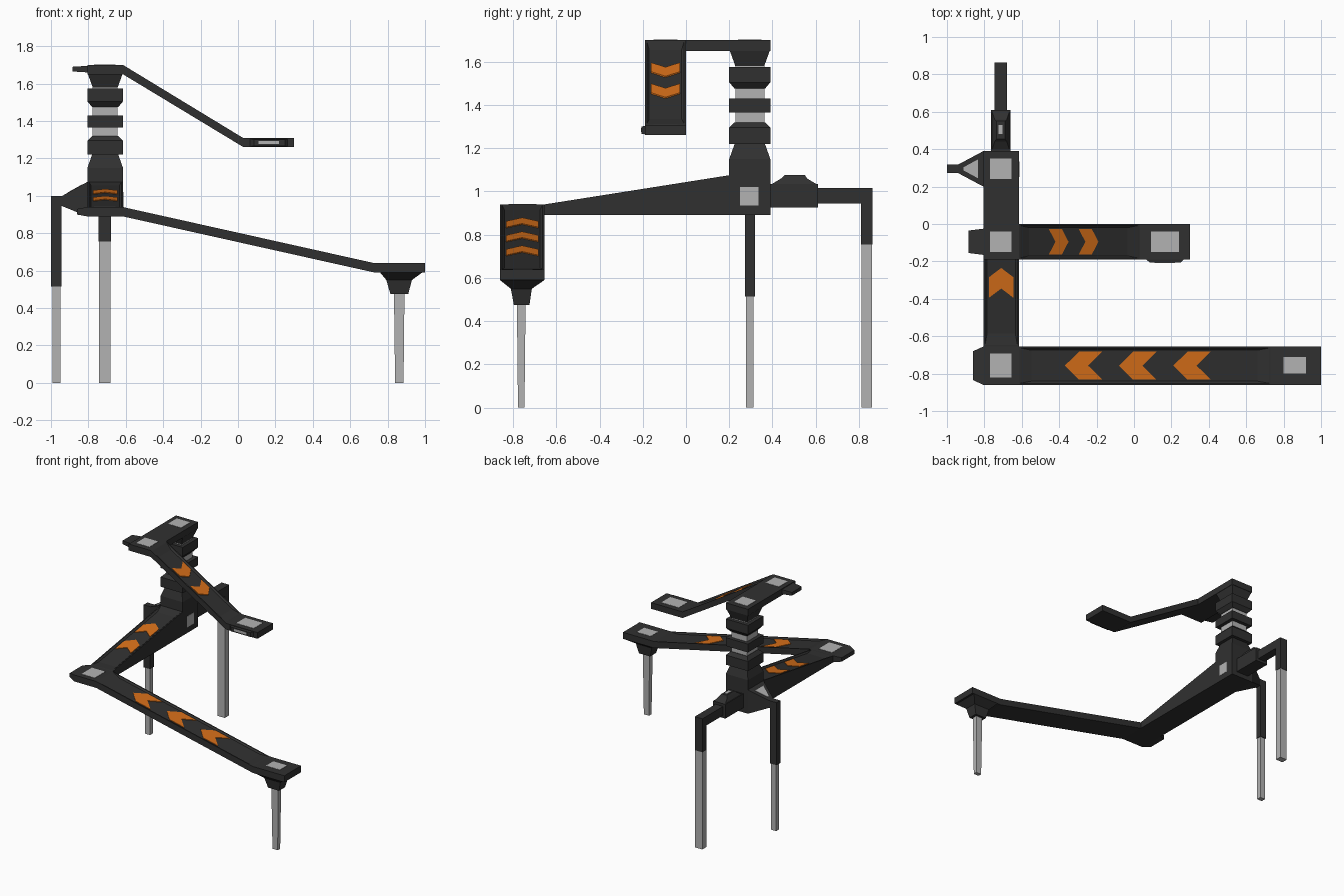
import bpy, bmesh
from mathutils import Vector

if "Cube" in bpy.data.objects:
    bpy.data.objects.remove(bpy.data.objects["Cube"])


def material(name, rgb):
    m = bpy.data.materials.new(name)
    m.diffuse_color = (*rgb, 1)
    m.use_nodes = True
    m.node_tree.nodes["Principled BSDF"].inputs["Base Color"].default_value = m.diffuse_color
    return m


DARK = material("dark", (0.03, 0.03, 0.03))
LIGHT = material("light", (0.45, 0.45, 0.45))
ORANGE = material("orange", (0.68, 0.16, 0.01))


def finish(name, bm, mat):
    bmesh.ops.recalc_face_normals(bm, faces=bm.faces)
    me = bpy.data.meshes.new(name)
    bm.to_mesh(me)
    bm.free()
    me.materials.append(mat)
    ob = bpy.data.objects.new(name, me)
    bpy.context.collection.objects.link(ob)
    return ob


def stack(name, axis, sections, mat=DARK, recess=None):
    """Loft rectangles (t, a0, a1, b0, b1) along an axis; a and b are the other axes in order.
    recess = index of the span whose upper face gets a shallow sunken panel."""
    bm = bmesh.new()
    rings = []
    for t, a0, a1, b0, b1 in sections:
        ring = []
        for a, b in ((a0, b0), (a1, b0), (a1, b1), (a0, b1)):
            co = [a, b]
            co.insert("xyz".index(axis), t)
            ring.append(bm.verts.new(co))
        rings.append(ring)
    bm.faces.new(rings[0])
    bm.faces.new(rings[-1])
    panel = None
    for k in range(len(rings) - 1):
        p, q = rings[k], rings[k + 1]
        for i in range(4):
            j = (i + 1) % 4
            f = bm.faces.new((p[i], p[j], q[j], q[i]))
            if k == recess and i == 2:
                panel = f
    bmesh.ops.recalc_face_normals(bm, faces=bm.faces)
    if panel:
        bmesh.ops.inset_individual(bm, faces=[panel], thickness=0.012)
        bmesh.ops.inset_individual(bm, faces=[panel], thickness=0.016, depth=-0.01)
        c = panel.calc_center_median()
        k = "xyz".index(axis)
        edge = max(panel.verts, key=lambda v: v.co[k]).co - min(panel.verts, key=lambda v: v.co[k]).co
        step = Vector([edge[i] if i == k or i == 2 else 0 for i in range(3)]).normalized() * 0.05
        for v in panel.verts:
            v.co += step if v.co[k] < c[k] else -step
    return finish(name, bm, mat)


def box(name, x0, x1, y0, y1, z0, z1, mat=DARK):
    return stack(name, "z", [(z0, x0, x1, y0, y1), (z1, x0, x1, y0, y1)], mat)


def chevron(name, axis, tip, length, shoulder, a0, a1, height):
    """Arrow slab lying on a slope; length is signed from tip to tail."""
    mid = (a0 + a1) / 2
    s = shoulder if length > 0 else -shoulder
    pts = [(tip, mid), (tip + s, a0), (tip + length, a0), (tip + length - s, mid),
           (tip + length, a1), (tip + s, a1)]
    bm = bmesh.new()
    low, high = [], []
    for t, a in pts:
        x, y = (t, a) if axis == "x" else (a, t)
        low.append(bm.verts.new((x, y, height(t) - 0.02)))
        high.append(bm.verts.new((x, y, height(t) - 0.006)))
    bm.faces.new(low)
    bm.faces.new(high)
    for i in range(6):
        j = (i + 1) % 6
        bm.faces.new((low[i], low[j], high[j], high[i]))
    return finish(name, bm, ORANGE)


def slope(t0, z0, t1, z1):
    return lambda t: z0 + (z1 - z0) * (t - t0) / (t1 - t0)


X0, X1 = -0.805, -0.615

# lower ramp with corner platform and end platform
A, B = -0.86, -0.655
stack("lower_ramp", "x", [(-0.86, -0.835, -0.68, 0.9, 0.93), (X0, A, B, 0.89, 0.94),
                          (X1, A, B, 0.89, 0.94), (0.73, A, B, 0.59, 0.64),
                          (1.0, A, B, 0.59, 0.64)], recess=2)
for i, tip in enumerate((-0.37, -0.08, 0.21)):
    chevron(f"lower_chevron_{i}", "x", tip, 0.2, 0.075, -0.832, -0.683, slope(X1, 0.94, 0.73, 0.64))

# middle ramp running up to the tower hub
stack("middle_ramp", "y", [(B, X0, X1, 0.89, 0.94), (0.2, X0, X1, 0.89, 1.075)], recess=0)
for i, tip in enumerate((-0.235, 0.0)):
    chevron(f"middle_chevron_{i}", "y", tip, -0.16, 0.05, -0.776, -0.644, slope(B, 0.94, 0.2, 1.075))

# upper platform and ramp
box("upper_platform", X0, X1, -0.19, 0.39, 1.65, 1.7)
stack("upper_ramp", "x", [(X1, -0.19, 0, 1.65, 1.7), (0.03, -0.19, 0, 1.26, 1.308),
                          (0.3, -0.19, 0, 1.26, 1.308)], recess=0)
for i, tip in enumerate((-0.35, -0.19)):
    chevron(f"upper_chevron_{i}", "x", tip, -0.105, 0.035, -0.162, -0.028, slope(X1, 1.7, 0.03, 1.308))
stack("upper_platform_nub", "x", [(-0.885, -0.155, -0.035, 1.665, 1.69), (X0, -0.165, -0.025, 1.66, 1.695)])
stack("upper_end_nub", "y", [(-0.206, 0.085, 0.25, 1.267, 1.3), (-0.19, 0.065, 0.265, 1.264, 1.304)])
box("upper_end_window", 0.11, 0.22, -0.208, -0.2, 1.276, 1.294, LIGHT)

# light tiles set in the platforms
for name, x0, x1, y0, y1, z in (("corner", -0.77, -0.655, -0.82, -0.692, 0.94),
                                ("lower_end", 0.8, 0.92, -0.8, -0.71, 0.64),
                                ("upper_front", -0.77, -0.655, -0.15, -0.04, 1.7),
                                ("upper_back", -0.77, -0.655, 0.24, 0.35, 1.7),
                                ("upper_end", 0.09, 0.24, -0.15, -0.04, 1.308)):
    box(name + "_tile", x0, x1, y0, y1, z - 0.02, z + 0.002, LIGHT)


# tower: stacked collars around a light core, d = inset from the full square
def collar(name, levels):
    stack(name, "z", [(z, X0 + d, X1 - d, 0.2 + d, 0.39 - d) for z, d in levels])


collar("tower_hub", [(0.89, 0), (1.15, 0), (1.22, 0.025)])
collar("tower_collar_low", [(1.22, 0), (1.295, 0), (1.32, 0.025)])
collar("tower_collar_mid", [(1.365, 0), (1.43, 0)])
collar("tower_collar_high", [(1.475, 0.025), (1.505, 0), (1.575, 0)])
collar("tower_capital", [(1.575, 0.03), (1.65, 0.003)])
box("tower_core", X0 + 0.028, X1 - 0.028, 0.228, 0.362, 1.2, 1.6, LIGHT)
box("hub_side_tile", -0.63, -0.613, 0.25, 0.335, 0.935, 1.02, LIGHT)

# back support: clamp, arm and leg
stack("back_clamp", "y", [(0.39, -0.765, -0.66, 0.925, 1.035), (0.61, -0.765, -0.66, 0.925, 1.035)])
stack("back_clamp_bump", "z", [(1.03, -0.762, -0.663, 0.39, 0.61), (1.06, -0.745, -0.68, 0.44, 0.56),
                               (1.075, -0.735, -0.69, 0.455, 0.55)])
box("back_clamp_tile", -0.724, -0.702, 0.48, 0.53, 1.06, 1.077, LIGHT)
box("back_arm", -0.745, -0.68, 0.6, 0.863, 0.945, 1.015)
box("back_leg_sleeve", -0.745, -0.68, 0.81, 0.863, 0.755, 0.96)
box("back_leg", -0.743, -0.682, 0.812, 0.861, 0, 0.755, LIGHT)

# left support: tapered bracket and leg
stack("left_bracket", "x", [(X0, 0.2, 0.39, 0.89, 1.075), (-0.94, 0.272, 0.318, 0.945, 1.0),
                            (-1.0, 0.272, 0.318, 0.945, 1.0)])
bracket_top = slope(X0, 1.075, -0.94, 1.0)
stack("left_bracket_tile", "x", [(x, 0.295 - w, 0.295 + w, bracket_top(x) - 0.01, bracket_top(x) + 0.002)
                                 for x, w in ((-0.835, 0.05), (-0.912, 0.008))], LIGHT)
box("left_leg_sleeve", -1.0, -0.945, 0.272, 0.318, 0.515, 0.96)
box("left_leg", -0.993, -0.95, 0.277, 0.313, 0, 0.515, LIGHT)

# lower end support
stack("front_leg_socket", "z", [(0.59, 0.76, 0.985, A, B), (0.55, 0.793, 0.93, -0.81, -0.713),
                                (0.475, 0.815, 0.91, -0.796, -0.724)])
stack("front_leg", "z", [(0, 0.84, 0.885, -0.777, -0.747), (0.475, 0.834, 0.89, -0.782, -0.742)], LIGHT)
